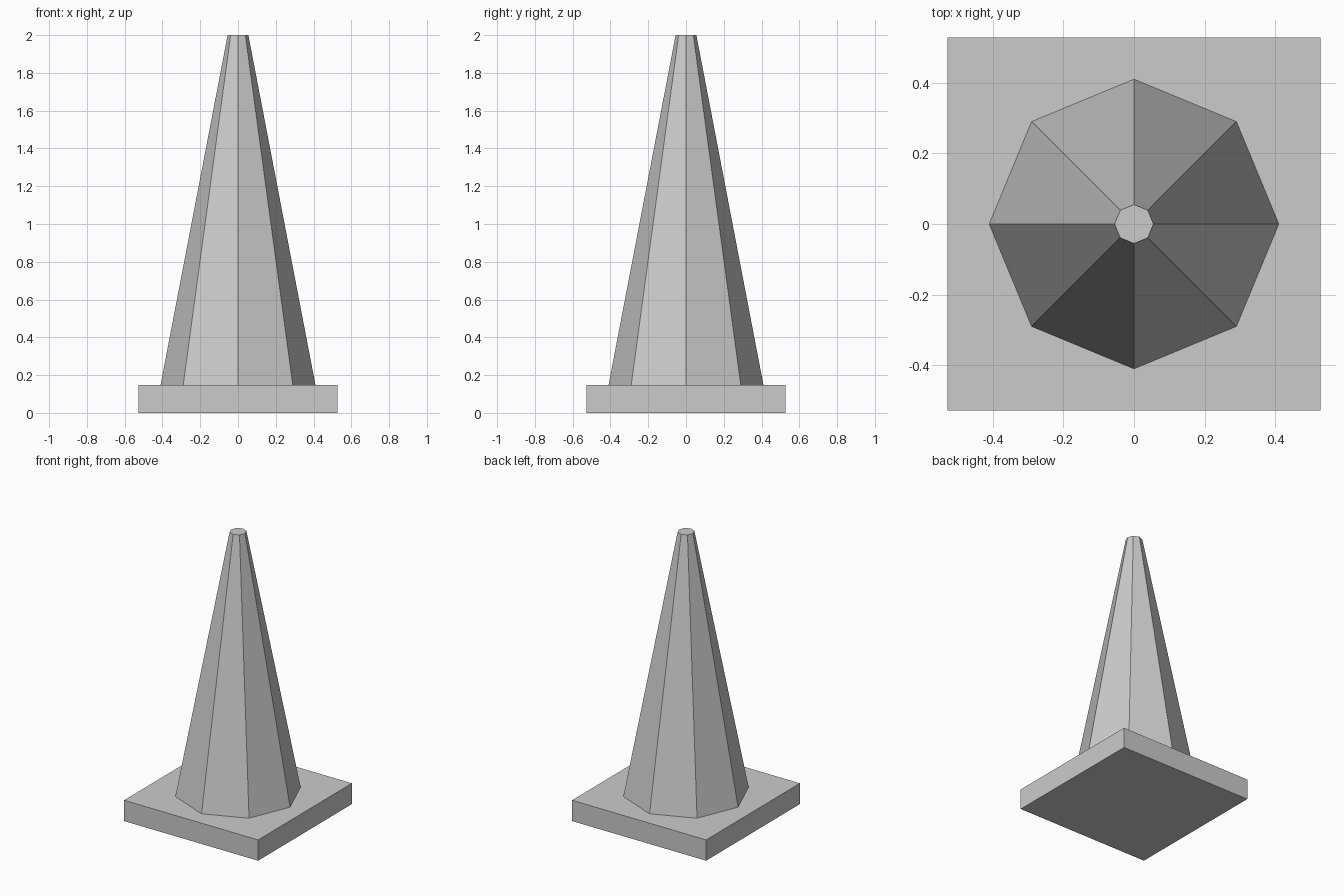
import bpy

# Remove the default cube
default = bpy.data.objects.get("Cube")
if default:
    bpy.data.objects.remove(default, do_unlink=True)

BASE_WIDTH = 1.055
BASE_HEIGHT = 0.148
TOTAL_HEIGHT = 2.0
SIDES = 8

# Single plain grey
grey = bpy.data.materials.new("plain_grey")
grey.use_nodes = True
colour = (0.6, 0.6, 0.6, 1.0)
grey.diffuse_color = colour
grey.node_tree.nodes["Principled BSDF"].inputs["Base Color"].default_value = colour


def finish(name):
    """Name the active object and give it the grey material."""
    obj = bpy.context.object
    obj.name = name
    obj.data.name = name
    obj.data.materials.append(grey)
    return obj


# Square foot slab
bpy.ops.mesh.primitive_cube_add(size=1, location=(0, 0, BASE_HEIGHT / 2))
base = finish("base_plate")
base.scale = (BASE_WIDTH, BASE_WIDTH, BASE_HEIGHT)
bpy.ops.object.transform_apply(location=False, rotation=False, scale=True)

# Eight-sided tapered body, corners on the x and y axes
body_height = TOTAL_HEIGHT - BASE_HEIGHT
bpy.ops.mesh.primitive_cone_add(
    vertices=SIDES, radius1=0.41, radius2=0.055, depth=body_height,
    location=(0, 0, BASE_HEIGHT + body_height / 2))
finish("cone_body")
